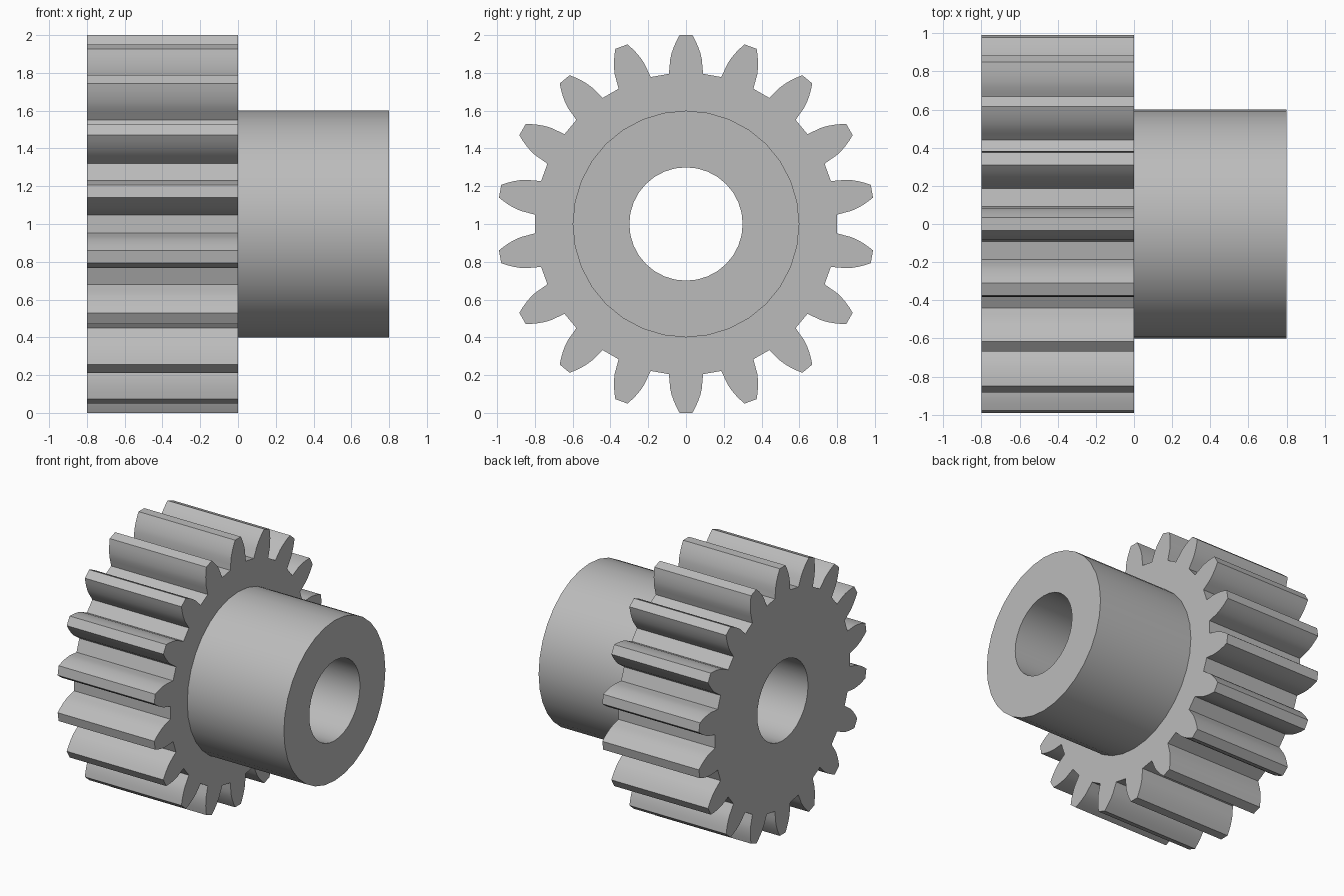
import bpy
import bmesh
import math

cube = bpy.data.objects.get("Cube")
if cube:
    bpy.data.objects.remove(cube, do_unlink=True)

TEETH = 18
TIP_R, ROOT_R, PITCH_R = 1.0, 0.8, 0.9
HUB_R, BORE_R = 0.6, 0.3
HALF_LENGTH = 0.8
SIDES = 32
FLANK_STEPS = 5

steel = bpy.data.materials.new("grey steel")
steel.use_nodes = True
colour = (0.5, 0.5, 0.5, 1.0)
steel.diffuse_color = colour
steel.node_tree.nodes["Principled BSDF"].inputs["Base Color"].default_value = colour


def circle(radius):
    """Points of a circle as (radius, angle) pairs."""
    return [(radius, math.tau * i / SIDES) for i in range(SIDES)]


def gear_outline():
    """Involute teeth as (radius, angle) pairs, with one tooth pointing up."""
    pressure = math.radians(20)
    base_r = PITCH_R * math.cos(pressure)
    base_half = math.pi / (2 * TEETH) + math.tan(pressure) - pressure
    flank = [(ROOT_R, math.radians(6.5))]
    for i in range(FLANK_STEPS + 1):
        r = base_r + (TIP_R - base_r) * i / FLANK_STEPS
        a = math.acos(min(1, base_r / r))
        flank.append((r, base_half - math.tan(a) + a))
    tooth = [(r, -a) for r, a in flank] + flank[::-1]
    return [(r, a + math.tau * t / TEETH) for t in range(TEETH) for r, a in tooth]


def add_loop(bm, points, x):
    """Closed edge loop in the plane across the axle."""
    verts = [bm.verts.new((x, r * math.sin(a), 1 + r * math.cos(a)))
             for r, a in points]
    return [bm.edges.new((v, verts[i - 1])) for i, v in enumerate(verts)]


def bored_solid(name, outline, x0, x1):
    """Extrude an outline with the axle bore cut through it."""
    bm = bmesh.new()
    edges = add_loop(bm, outline, x0) + add_loop(bm, circle(BORE_R), x0)
    bmesh.ops.triangle_fill(bm, edges=edges, use_beauty=True)
    ext = bmesh.ops.extrude_face_region(bm, geom=bm.faces[:], use_keep_orig=True)
    moved = [g for g in ext["geom"] if isinstance(g, bmesh.types.BMVert)]
    bmesh.ops.translate(bm, verts=moved, vec=(x1 - x0, 0, 0))
    bmesh.ops.recalc_face_normals(bm, faces=bm.faces[:])
    mesh = bpy.data.meshes.new(name)
    bm.to_mesh(mesh)
    bm.free()
    mesh.materials.append(steel)
    obj = bpy.data.objects.new(name, mesh)
    bpy.context.collection.objects.link(obj)
    bpy.ops.object.select_all(action="DESELECT")
    obj.select_set(True)
    bpy.context.view_layer.objects.active = obj
    bpy.ops.object.shade_smooth_by_angle(angle=math.radians(30))
    return obj


# Toothed wheel on the right half, plain hub on the left half
bored_solid("toothed_wheel", gear_outline(), -HALF_LENGTH, 0)
bored_solid("hub", circle(HUB_R), 0, HALF_LENGTH)
